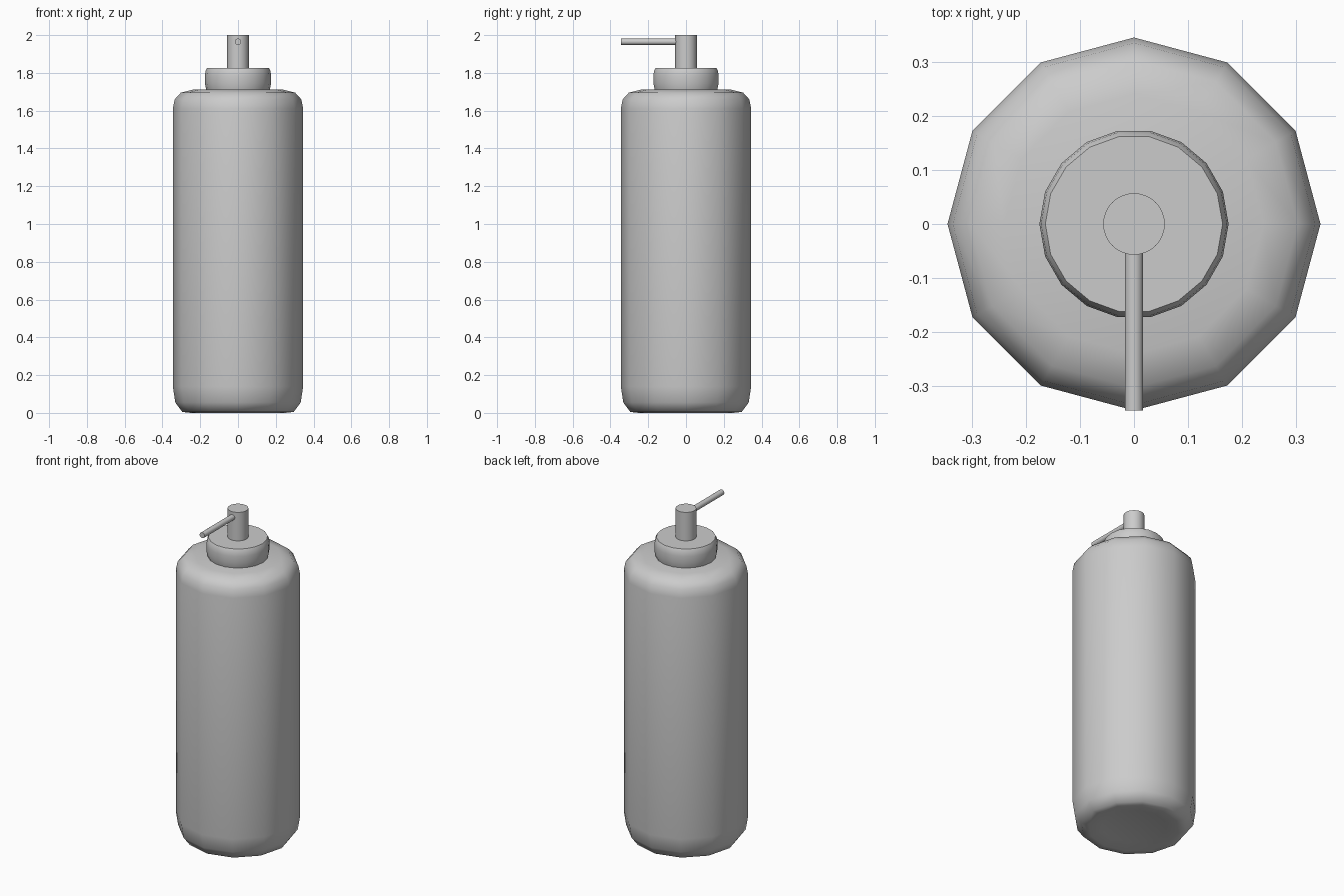
import bpy, bmesh, math

if "Cube" in bpy.data.objects:
    bpy.data.objects.remove(bpy.data.objects["Cube"])


def lathe(name, profile, sides, angle=40):
    """Revolve (radius, z) points about z; radius 0 makes a pole."""
    bm = bmesh.new()
    rings = []
    for r, z in profile:
        if r == 0:
            rings.append([bm.verts.new((0, 0, z))] * sides)
        else:
            rings.append([bm.verts.new((r * math.cos(2 * math.pi * i / sides),
                                        r * math.sin(2 * math.pi * i / sides), z))
                          for i in range(sides)])
    for a, b in zip(rings, rings[1:]):
        for i in range(sides):
            j = (i + 1) % sides
            bm.faces.new(dict.fromkeys((a[i], a[j], b[j], b[i])))
    bmesh.ops.recalc_face_normals(bm, faces=bm.faces)
    me = bpy.data.meshes.new(name)
    bm.to_mesh(me)
    bm.free()
    ob = bpy.data.objects.new(name, me)
    bpy.context.collection.objects.link(ob)
    bpy.ops.object.select_all(action='DESELECT')
    ob.select_set(True)
    bpy.context.view_layer.objects.active = ob
    bpy.ops.object.shade_smooth_by_angle(angle=math.radians(angle))
    return ob


# bottle body with rounded shoulders and slightly dished base
lathe("bottle_body", [(0, 0.02), (0.18, 0.015), (0.25, 0.0), (0.295, 0.005),
                      (0.332, 0.055), (0.345, 0.14), (0.345, 1.61),
                      (0.335, 1.66), (0.303, 1.695), (0.24, 1.711), (0, 1.715)],
      12, 60)

# screw collar
lathe("collar", [(0, 1.70), (0.165, 1.70), (0.17, 1.72), (0.175, 1.745),
                 (0.175, 1.785), (0.172, 1.81), (0.164, 1.826), (0, 1.826)], 18)

# pump stem
lathe("pump_stem", [(0, 1.82), (0.057, 1.82), (0.057, 2.0), (0, 2.0)], 32)

# nozzle pointing to the front
nozzle = lathe("nozzle", [(0, 0.03), (0.017, 0.03), (0.017, 0.345), (0, 0.345)], 24)
nozzle.rotation_euler = (math.pi / 2, 0, 0)
nozzle.location = (0, 0, 1.965)
